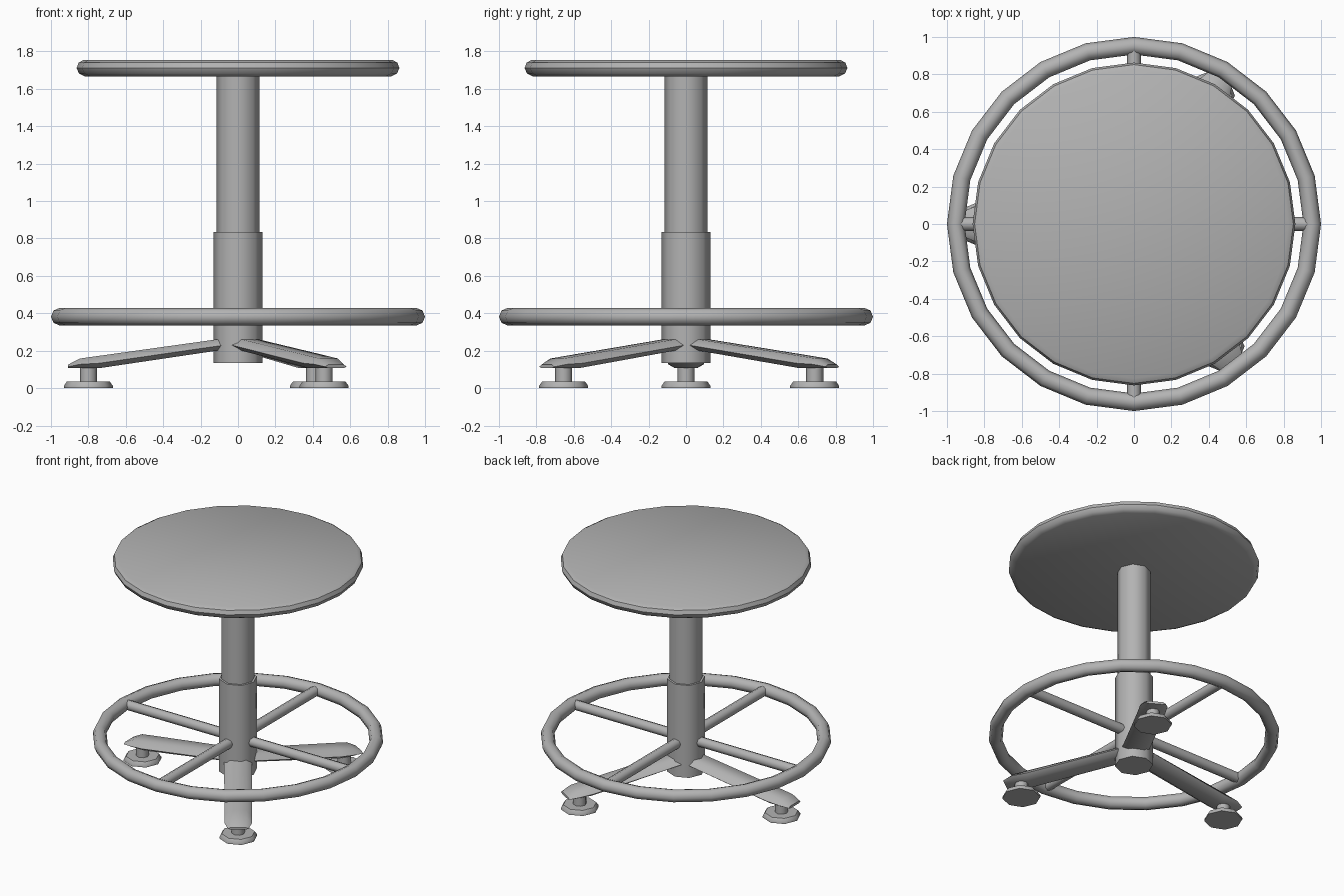
import bpy, bmesh
from math import sin, cos, pi, radians
from mathutils import Vector, Matrix

if "Cube" in bpy.data.objects:
    bpy.data.objects.remove(bpy.data.objects["Cube"])

# Mid grey used by every part
grey = bpy.data.materials.new("mid_grey")
grey.diffuse_color = (0.45, 0.45, 0.45, 1)
grey.use_nodes = True
grey.node_tree.nodes["Principled BSDF"].inputs["Base Color"].default_value = grey.diffuse_color


def finish(name, bm, matrix, angle):
    bmesh.ops.recalc_face_normals(bm, faces=bm.faces)
    me = bpy.data.meshes.new(name)
    bm.to_mesh(me)
    bm.free()
    me.materials.append(grey)
    ob = bpy.data.objects.new(name, me)
    bpy.context.collection.objects.link(ob)
    ob.matrix_world = matrix
    bpy.ops.object.select_all(action='DESELECT')
    ob.select_set(True)
    bpy.context.view_layer.objects.active = ob
    bpy.ops.object.shade_smooth_by_angle(angle=radians(angle))
    return ob


def skin(name, rings, matrix=Matrix(), loop=False, angle=50):
    """Join a row of equal-sized point rings into a capped or looped surface."""
    bm = bmesh.new()
    vs = [[bm.verts.new(p) for p in ring] for ring in rings]
    n = len(vs[0])
    pairs = list(zip(vs, vs[1:])) + ([(vs[-1], vs[0])] if loop else [])
    for a, b in pairs:
        for i in range(n):
            j = (i + 1) % n
            bm.faces.new((a[i], a[j], b[j], b[i]))
    if not loop:
        bm.faces.new(vs[0])
        bm.faces.new(vs[-1])
    return finish(name, bm, matrix, angle)


def lathe(name, profile, sides, matrix=Matrix(), loop=False, angle=50):
    rings = [[(r * cos(2 * pi * i / sides), r * sin(2 * pi * i / sides), z)
              for i in range(sides)] for r, z in profile]
    return skin(name, rings, matrix, loop, angle)


# Seat with rounded rim
lathe("seat", [(0.82, 1.667), (0.85, 1.682), (0.863, 1.711),
               (0.852, 1.74), (0.825, 1.755)], 24, angle=40)

# Telescoping column
lathe("column_sleeve", [(0.131, 0.135), (0.131, 0.835)], 8)
lathe("column_post", [(0.115, 0.80), (0.115, 1.68)], 8)

# Foot ring
lathe("foot_ring", [(0.953 + 0.047 * cos(k * pi / 4), 0.382 + 0.047 * sin(k * pi / 4))
                    for k in range(8)], 24, loop=True)

# Ring spokes
for k, side in enumerate(("right", "back", "left", "front")):
    m = (Matrix.Translation((0, 0, 0.382)) @ Matrix.Rotation(k * pi / 2, 4, 'Z')
         @ Matrix.Rotation(pi / 2, 4, 'Y'))
    lathe(side + "_spoke", [(0.037, 0.08), (0.037, 0.95)], 8, m)

# Legs: distance, underside, top, half width, half width of top and bottom facets
stations = [(0.06, 0.208, 0.268, 0.095, 0.055),
            (0.74, 0.107, 0.173, 0.095, 0.06),
            (0.845, 0.107, 0.158, 0.095, 0.06),
            (0.91, 0.107, 0.125, 0.07, 0.05)]
for name, deg in (("left", 180), ("back_right", 59.3), ("front_right", -54.9)):
    rot = Matrix.Rotation(radians(deg), 4, 'Z')
    rings = []
    for d, lo, hi, w, t in stations:
        mid = lo + 0.4 * (hi - lo)
        rings.append([(d, -t, lo), (d, t, lo), (d, w, mid), (d, t, hi),
                      (d, -t, hi), (d, -w, mid)])
    skin(name + "_leg", rings, rot, angle=55)
    # Glide foot with stem
    at = Matrix.Translation(rot @ Vector((0.80, 0, 0)))
    lathe(name + "_foot", [(0.131, 0), (0.131, 0.012), (0.115, 0.035)], 8, at, angle=50)
    lathe(name + "_foot_stem", [(0.046, 0.03), (0.046, 0.115)], 8, at)
